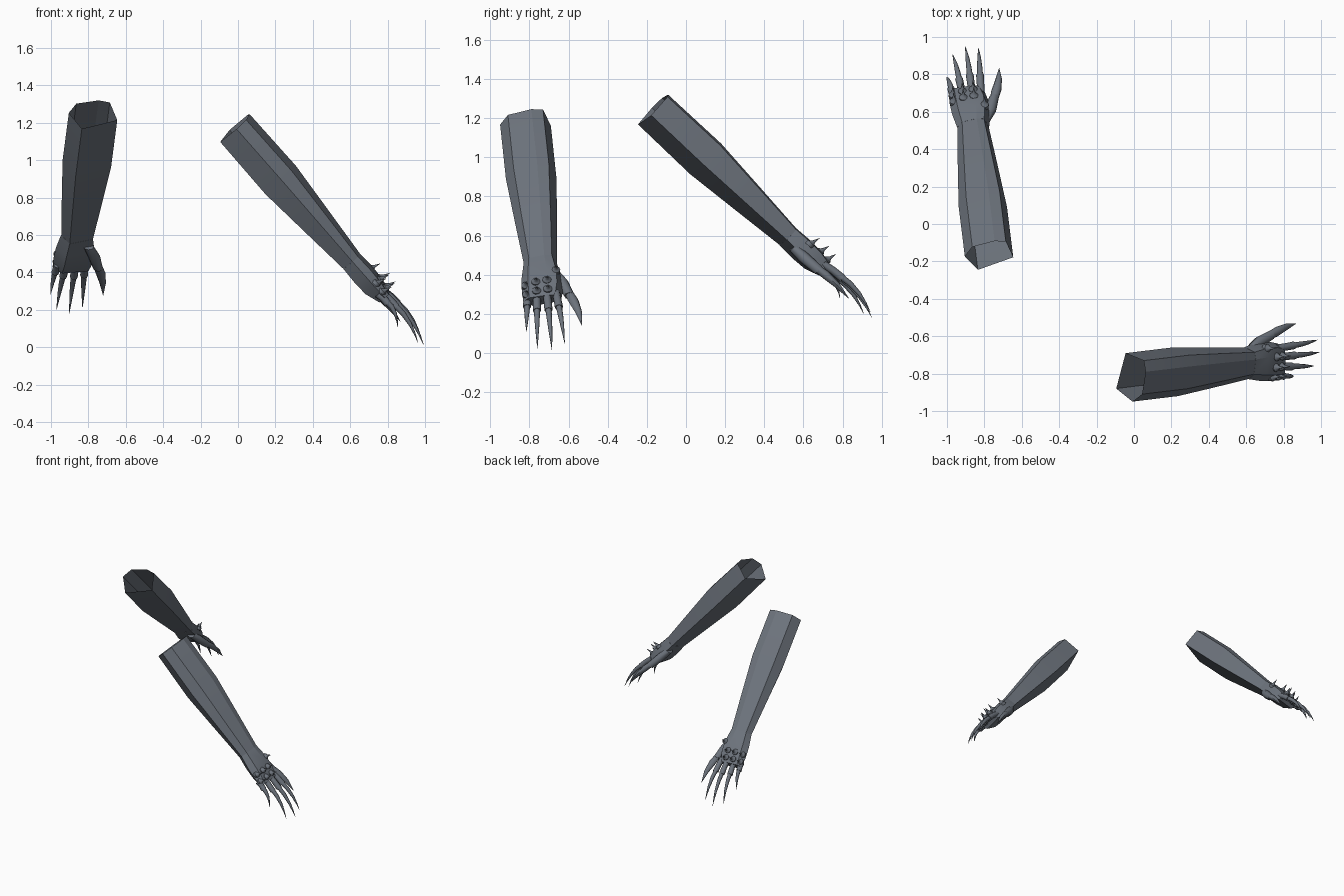
import bpy, bmesh, math
from mathutils import Matrix, Vector

if "Cube" in bpy.data.objects:
    bpy.data.objects.remove(bpy.data.objects["Cube"])

# One slate grey for everything
grey = bpy.data.materials.new("slate_grey")
colour = (0.15, 0.17, 0.2, 1)
grey.use_nodes = True
grey.diffuse_color = colour
grey.node_tree.nodes["Principled BSDF"].inputs["Base Color"].default_value = colour

# Arm cross-section: side is toward the thumb, rise toward the back of the hand
ARM = [(-.13, .007), (-.09, .078), (.03, .112), (.09, .102), (.13, -.024), (-.06, -.104)]


def ngon(sides):
    step = 2 * math.pi / sides
    return [(math.cos(i * step), math.sin(i * step)) for i in range(sides)]


def loft(bm, shape, rings, upright=False, open_start=False):
    """Skin rings of (side, rise, along, width scale, height scale)."""
    loops = []
    for side, rise, along, w, h in rings:
        loop = []
        for u, v in shape:
            offset = (u * w, 0, v * h) if upright else (u * w, v * h, 0)
            loop.append(bm.verts.new(Vector((side, rise, along)) + Vector(offset)))
        loops.append(loop)
    count = len(shape)
    for a, b in zip(loops, loops[1:]):
        for i in range(count):
            j = (i + 1) % count
            bm.faces.new((a[i], a[j], b[j], b[i]))
    if not open_start:
        bm.faces.new(loops[0])
    bm.faces.new(loops[-1])


def finish(bm, name, matrix, smooth=0):
    bm.transform(matrix)
    bmesh.ops.recalc_face_normals(bm, faces=bm.faces)
    mesh = bpy.data.meshes.new(name)
    bm.to_mesh(mesh)
    bm.free()
    mesh.materials.append(grey)
    obj = bpy.data.objects.new(name, mesh)
    bpy.context.collection.objects.link(obj)
    if smooth:
        bpy.ops.object.select_all(action="DESELECT")
        obj.select_set(True)
        bpy.context.view_layer.objects.active = obj
        bpy.ops.object.shade_smooth_by_angle(angle=math.radians(smooth))


def forearm(bm):
    loft(bm, ARM, [(0, 0, 0, 1, 1), (0, 0, .37, 1, 1.03),
                   (0, 0, .68, .82, .78), (0, 0, .97, .64, .54)], open_start=True)


def hand(bm):
    loft(bm, ARM, [(0, 0, .95, .66, .56), (0, 0, 1.05, .8, .6),
                   (-.003, 0, 1.13, .82, .56), (-.012, .005, 1.21, .74, .36)])


# Finger: name, base side, base rise, tip side, tip rise, tip distance
FINGERS = [("index", .062, .022, .08, .01, 1.515), ("middle", .015, .022, .012, -.005, 1.545),
           ("ring", -.036, .01, -.06, -.02, 1.51), ("little", -.084, -.01, -.105, -.045, 1.37)]


def finger(bm, s, n, tip_s, tip_n, tip_t):
    reach = tip_t - 1.17
    joint = 1.17 + reach * .32

    def ring(f, lift, r):
        return (s + (tip_s - s) * f, n + (tip_n - n) * f + lift, 1.17 + reach * f, r, r)
    loft(bm, ngon(8), [ring(0, 0, .021), ring(.17, .014, .02), ring(.35, .02, .021)])
    loft(bm, ngon(8), [ring(.3, .02, .016), ring(.5, .029, .014), ring(.7, .026, .01),
                       ring(.87, .014, .005), ring(1, 0, .0006)])


def thumb(bm):
    loft(bm, ngon(8), [(.065, -.02, 1.0, .03, .026), (.1, -.02, 1.07, .034, .03),
                       (.132, -.015, 1.17, .027, .026)])
    loft(bm, ngon(8), [(.128, -.015, 1.14, .022, .02), (.148, -.008, 1.21, .027, .022),
                       (.168, -.006, 1.29, .018, .015), (.179, -.015, 1.38, .0006, .0006)])


# Spike: side, rise, along
SPIKES = [(.071, .052, 1.05)]
for along, drop in ((1.118, 0), (1.172, .008)):
    SPIKES += [(s, n - drop, along) for s, n in ((.02, .056), (-.037, .047), (-.088, .022))]


def spikes(bm):
    for s, n, t in SPIKES:
        profile = [(-.012, .022), (.008, .023), (.016, .014), (.024, .008), (.058, .0005)]
        loft(bm, ngon(10), [(s, n + h, t + max(h, 0) * .3, r, r) for h, r in profile], upright=True)


# Each arm: start, direction along the arm, sideways direction toward the thumb, raised direction
ARMS = [("right", (-.775, -.17, 1.24), (-.09, .726, -.682), (1, 0, 0), (0, .684, .729)),
        ("left", (-.02, -.82, 1.17), (.66, .08, -.75), (0, 1, 0), (.75, 0, .66))]

for label, start, along, side, rise in ARMS:
    d = Vector(along).normalized()
    s = Vector(side)
    s = (s - d * s.dot(d)).normalized()
    n = Vector(rise).normalized()
    matrix = Matrix.Translation(start) @ Matrix((s, n, d)).transposed().to_4x4()
    for part, build, smooth in (("forearm", forearm, 20), ("hand", hand, 20),
                                ("thumb", thumb, 50), ("knuckle_spikes", spikes, 40)):
        bm = bmesh.new()
        build(bm)
        finish(bm, f"{label}_{part}", matrix, smooth)
    for name, *values in FINGERS:
        bm = bmesh.new()
        finger(bm, *values)
        finish(bm, f"{label}_{name}_finger", matrix, 50)
